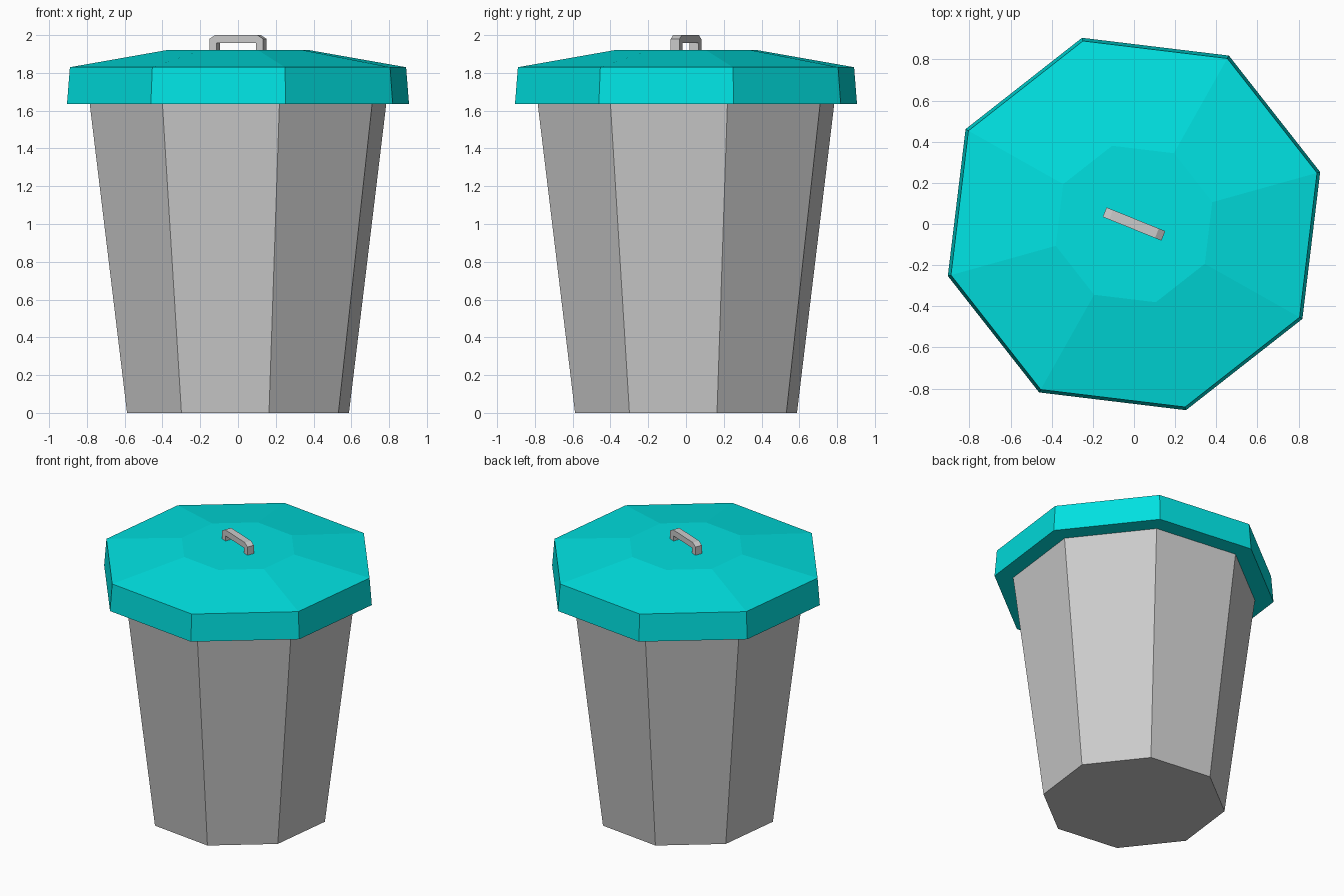
import bpy, bmesh
from math import radians, cos, sin

if "Cube" in bpy.data.objects:
    bpy.data.objects.remove(bpy.data.objects["Cube"])

SIDES = 8
TURN = radians(15.6)   # rotation of the octagon corners
HANDLE_TURN = radians(-22)


def finish(bm, name):
    bmesh.ops.recalc_face_normals(bm, faces=bm.faces[:])
    mesh = bpy.data.meshes.new(name)
    bm.to_mesh(mesh)
    bm.free()
    obj = bpy.data.objects.new(name, mesh)
    bpy.context.collection.objects.link(obj)
    return obj


def lathe(name, profile):
    """Stack octagonal rings given as (radius, z) and cap both ends."""
    bm = bmesh.new()
    rings = []
    for r, z in profile:
        angles = [TURN + radians(360 / SIDES * i) for i in range(SIDES)]
        rings.append([bm.verts.new((r * cos(a), r * sin(a), z)) for a in angles])
    for low, high in zip(rings, rings[1:]):
        for i in range(SIDES):
            j = (i + 1) % SIDES
            bm.faces.new((low[i], low[j], high[j], high[i]))
    bm.faces.new(rings[0])
    bm.faces.new(rings[-1])
    return finish(bm, name)


# Tapered bin body, reaching just inside the lid
lathe("bin_body", [(0.61, 0), (0.818, 1.66)])

# Lid with a slightly flared skirt and a sloping, flat-topped crown
lid = lathe("lid", [(0.94, 1.635), (0.924, 1.83), (0.395, 1.92)])
teal = bpy.data.materials.new("teal")
teal.diffuse_color = (0.0, 0.75, 0.75, 1)
teal.use_nodes = True
teal.node_tree.nodes["Principled BSDF"].inputs["Base Color"].default_value = teal.diffuse_color
lid.data.materials.append(teal)

# Handle: half of the arch profile (x, z), mirrored and extruded across its width
half = [(0.113, 1.957), (0.113, 1.915), (0.154, 1.915), (0.154, 1.98), (0.12, 2.0)]
profile = half + [(-x, z) for x, z in reversed(half)]
WIDTH = 0.05
bm = bmesh.new()
face = bm.faces.new([bm.verts.new((x, -WIDTH / 2, z)) for x, z in profile])
side = bmesh.ops.extrude_face_region(bm, geom=[face], use_keep_orig=True)
moved = [v for v in side["geom"] if isinstance(v, bmesh.types.BMVert)]
bmesh.ops.translate(bm, verts=moved, vec=(0, WIDTH, 0))
handle = finish(bm, "lid_handle")
handle.rotation_euler.z = HANDLE_TURN
